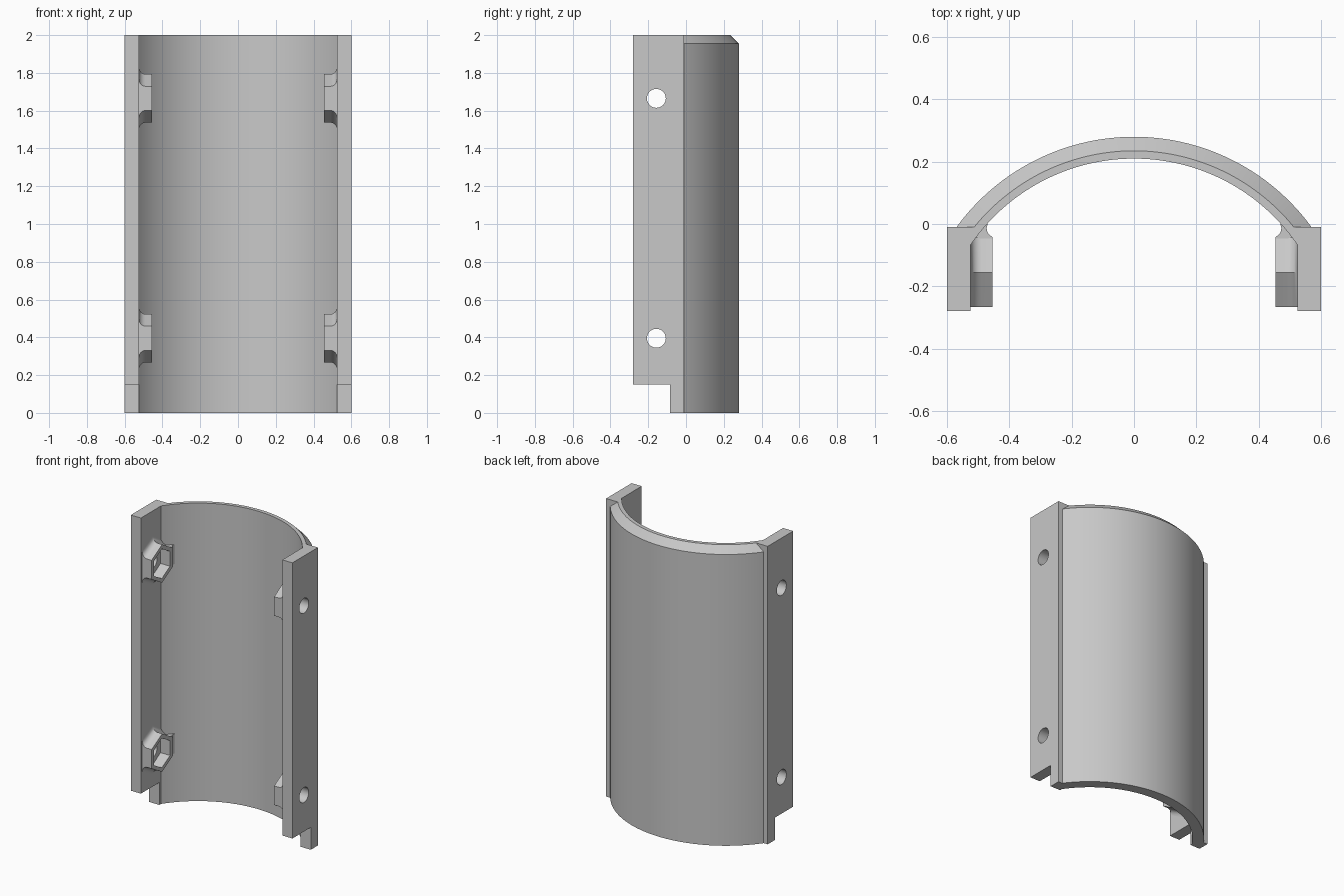
import bpy, bmesh, math

cube = bpy.data.objects.get("Cube")
if cube:
    bpy.data.objects.remove(cube, do_unlink=True)

gray = bpy.data.materials.new("light_gray")
gray.use_nodes = True
gray.diffuse_color = (0.58, 0.58, 0.58, 1)
gray.node_tree.nodes["Principled BSDF"].inputs["Base Color"].default_value = gray.diffuse_color

HEIGHT = 2.0
ARC_Y = -0.425                      # centre of the shell arc
R_IN, R_EDGE, R_OUT = 0.635, 0.66, 0.705
WALL_IN, WALL_OUT = 0.525, 0.6      # flange thickness in x
BOLT_Y, BOLT_R = -0.157, 0.05
BOLT_HEIGHTS = {"lower": 0.395, "upper": 1.665}
SIDES = {"left": 1, "right": -1}


def finish(name, bm):
    bmesh.ops.recalc_face_normals(bm, faces=bm.faces)
    mesh = bpy.data.meshes.new(name)
    bm.to_mesh(mesh)
    bm.free()
    mesh.materials.append(gray)
    obj = bpy.data.objects.new(name, mesh)
    bpy.context.collection.objects.link(obj)
    return obj


def smooth(obj):
    bpy.ops.object.select_all(action='DESELECT')
    obj.select_set(True)
    bpy.context.view_layer.objects.active = obj
    bpy.ops.object.shade_smooth_by_angle(angle=math.radians(25))


def loft(name, rings, closed=False):
    """Skin equal-length rings; cap the ends or join last to first."""
    bm = bmesh.new()
    loops = [[bm.verts.new(p) for p in ring] for ring in rings]
    n = len(loops[0])
    pairs = list(zip(loops, loops[1:]))
    if closed:
        pairs.append((loops[-1], loops[0]))
    else:
        bm.faces.new(loops[0])
        bm.faces.new(loops[-1])
    for a, b in pairs:
        for i in range(n):
            j = (i + 1) % n
            bm.faces.new((a[i], a[j], b[j], b[i]))
    return finish(name, bm)


def prism(name, outline, z0, z1, side):
    return loft(name, [[(side * x, y, z) for x, y in outline] for z in (z0, z1)])


# Curved shell with an outer chamfer at the top
section = [(R_IN, 0), (R_OUT, 0), (R_OUT, HEIGHT - 0.045), (R_EDGE, HEIGHT), (R_IN, HEIGHT)]
reach = math.asin(WALL_IN / R_IN)
STEPS = 56
rings = []
for i in range(STEPS + 1):
    a = reach * (2 * i / STEPS - 1)
    rings.append([(r * math.sin(a), ARC_Y + r * math.cos(a), z) for r, z in section])
smooth(loft("curved_shell", rings))


def hexagon(x, yc, zc, apothem, flare=0.0):
    """Hexagon with flat front and back; flare pushes only the slanted sides out."""
    grow = flare / math.cos(math.radians(30))
    tip = apothem / math.cos(math.radians(30)) + grow
    corner = apothem * math.tan(math.radians(30)) + grow
    pts = [(-apothem, -corner), (0, -tip), (apothem, -corner),
           (apothem, corner), (0, tip), (-apothem, corner)]
    return [(x, yc + y, zc + z) for y, z in pts]


def flange(label, side):
    # Side wall with two bolt holes
    outline = [(WALL_OUT, -0.28), (WALL_IN, -0.28), (WALL_IN, -0.03),
               (0.513, -0.01), (WALL_OUT, -0.01)]
    wall = prism(label + "_flange", outline, 0.15, HEIGHT, side)
    for z in BOLT_HEIGHTS.values():
        ring = [(BOLT_Y + BOLT_R * math.cos(t), z + BOLT_R * math.sin(t))
                for t in (math.tau * k / 32 for k in range(32))]
        cutter = loft("hole_cutter", [[(side * x, y, h) for y, h in ring] for x in (0.4, 0.7)])
        cutter.hide_render = True
        mod = wall.modifiers.new("bolt_hole", 'BOOLEAN')
        mod.operation = 'DIFFERENCE'
        mod.solver = 'EXACT'
        mod.object = cutter
        bpy.context.view_layer.objects.active = wall
        bpy.ops.object.modifier_apply(modifier=mod.name)
        bpy.data.objects.remove(cutter, do_unlink=True)
    smooth(wall)
    # Short foot below the notch
    foot = [(WALL_OUT, -0.085), (WALL_IN, -0.085), (WALL_IN, -0.03),
            (0.513, -0.01), (WALL_OUT, -0.01)]
    prism(label + "_flange_foot", foot, 0, 0.15, side)


def nut_holder(label, side, z):
    # Hexagonal ring that flares into the wall
    face, radius, yc = 0.455, 0.035, -0.155
    rings = [hexagon(side * face, yc, z, 0.111)]
    for k in range(7):
        t = math.radians(15 * k)
        x = WALL_IN - radius + radius * math.sin(t)
        rings.append(hexagon(side * x, yc, z, 0.111, radius * (1 - math.cos(t))))
    rings.append(hexagon(side * WALL_IN, BOLT_Y, z, 0.086))
    rings.append(hexagon(side * face, BOLT_Y, z, 0.086))
    smooth(loft(label + "_nut_holder", rings, closed=True))
    # Rounded web joining the holder to the shell
    arc = [(0.446 + 0.027 * math.cos(t), -0.015 + 0.027 * math.sin(t))
           for t in (math.radians(-70 + 15 * k) for k in range(8))]
    web = [(face, -0.055), (face, -0.042)] + arc + [(0.49, 0.0), (0.53, -0.055)]
    smooth(prism(label + "_holder_web", web, z - 0.066, z + 0.066, side))


for label, side in SIDES.items():
    flange(label, side)
    for level, z in BOLT_HEIGHTS.items():
        nut_holder(label + "_" + level, side, z)
